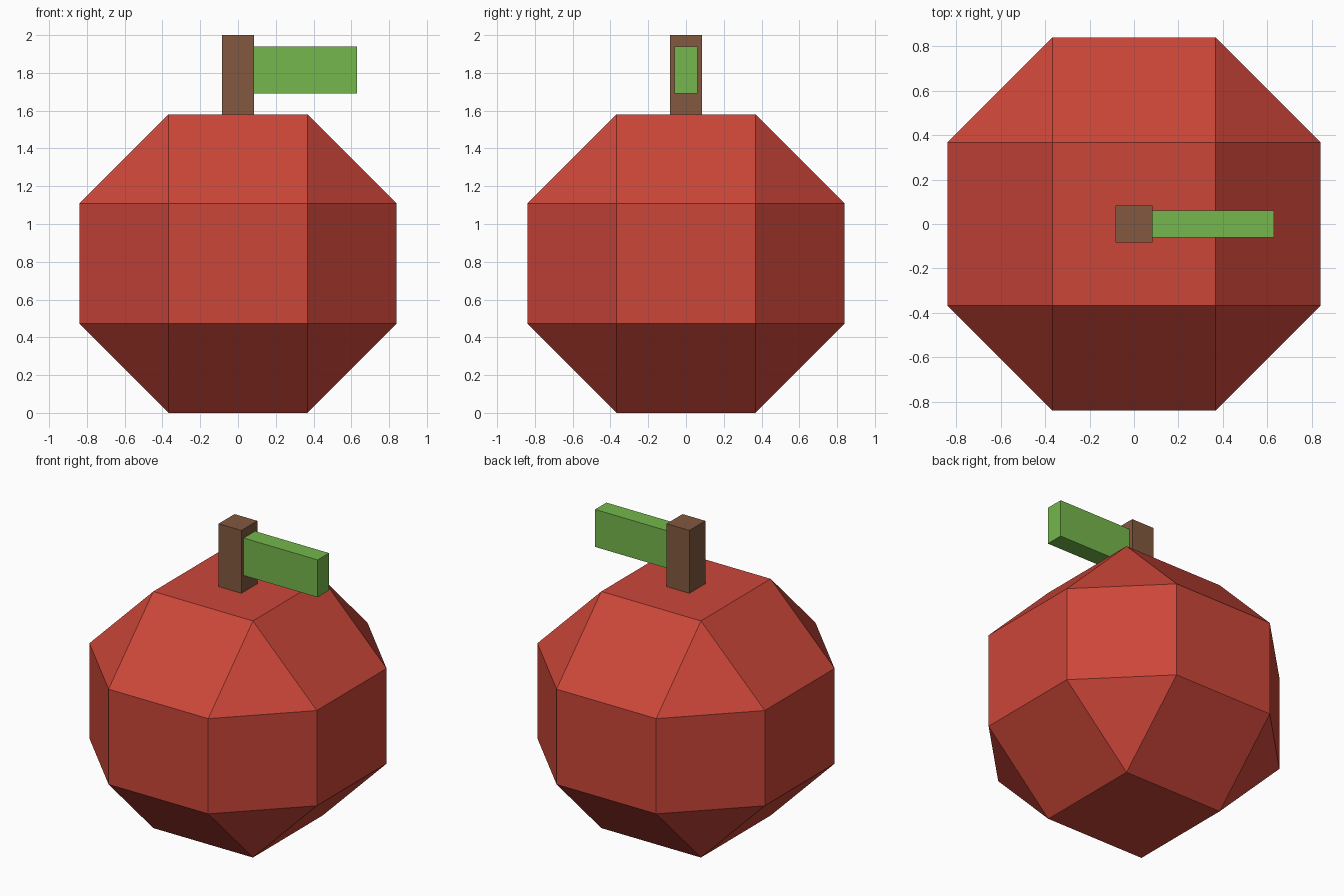
import bpy
import bmesh
from mathutils import Matrix, Vector

cube = bpy.data.objects.get("Cube")
if cube:
    bpy.data.objects.remove(cube, do_unlink=True)


def material(name, srgb):
    """Flat material from 0-255 sRGB values, stored as linear."""
    lin = [((c / 255 + 0.055) / 1.055) ** 2.4 for c in srgb]
    mat = bpy.data.materials.new(name)
    mat.use_nodes = True
    mat.diffuse_color = (*lin, 1)
    mat.node_tree.nodes["Principled BSDF"].inputs["Base Color"].default_value = (*lin, 1)
    return mat


def box(name, low, high, mat, chamfer=0):
    """Flat-shaded box between two corners, optionally chamfered on every edge."""
    low, high = Vector(low), Vector(high)
    bm = bmesh.new()
    bmesh.ops.create_cube(bm, size=1, matrix=Matrix.Diagonal((*(high - low), 1)))
    if chamfer:
        bmesh.ops.bevel(bm, geom=bm.edges[:], offset=chamfer, offset_type='OFFSET',
                        segments=1, affect='EDGES', clamp_overlap=False)
    mesh = bpy.data.meshes.new(name)
    bm.to_mesh(mesh)
    bm.free()
    mesh.materials.append(mat)
    obj = bpy.data.objects.new(name, mesh)
    obj.location = (low + high) / 2
    bpy.context.collection.objects.link(obj)
    return obj


red = material("apple red", (204, 70, 57))
brown = material("stem brown", (130, 89, 63))
green = material("leaf green", (117, 183, 76))

# Faceted fruit body
box("fruit_body", (-0.84, -0.84, 0), (0.84, 0.84, 1.58), red, chamfer=0.472)
# Square stem on the top face
box("stem", (-0.084, -0.084, 1.58), (0.084, 0.084, 2.0), brown)
# Block leaf on the model's left of the stem
box("leaf", (0.084, -0.06, 1.69), (0.63, 0.06, 1.94), green)
